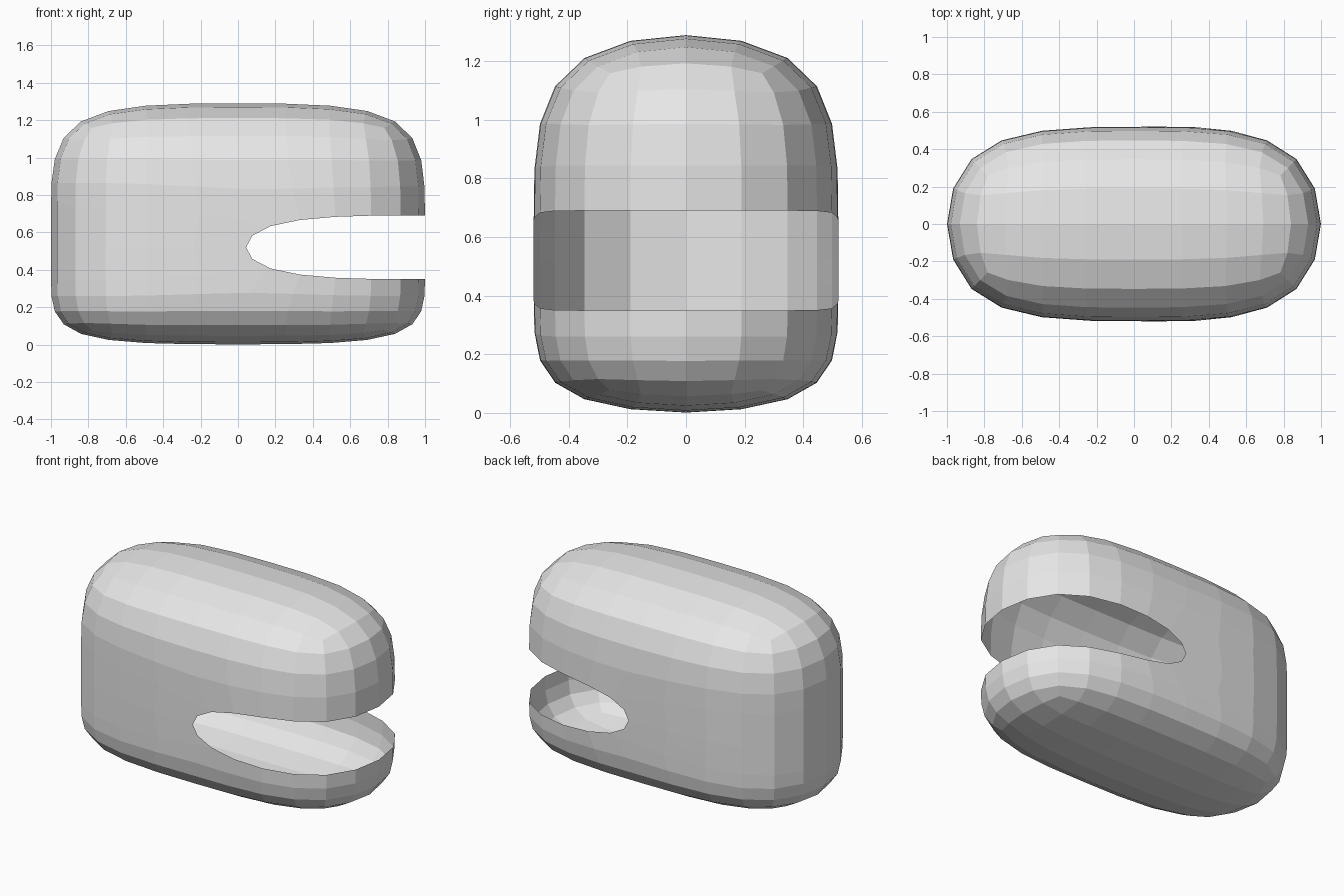
import bpy, bmesh

if "Cube" in bpy.data.objects:
    bpy.data.objects.remove(bpy.data.objects["Cube"])

# Control cage divisions: 2 cells long, 1 deep, 3 high
XS = (-1.043, 0.0, 1.043)
Y = 0.52
ZS = (-0.014, 0.35, 0.69, 1.315)

bm = bmesh.new()
cage = {(i, j, k): bm.verts.new((x, y, z))
        for i, x in enumerate(XS)
        for j, y in enumerate((-Y, Y))
        for k, z in enumerate(ZS)}


def quad(*keys):
    bm.faces.new([cage[k] for k in keys])


# Front and back walls, leaving the right middle cell open for the mouth
for i in range(2):
    for k in range(3):
        if (i, k) == (1, 1):
            continue
        quad((i, 0, k), (i + 1, 0, k), (i + 1, 0, k + 1), (i, 0, k + 1))
        quad((i, 1, k), (i, 1, k + 1), (i + 1, 1, k + 1), (i + 1, 1, k))

# End walls, with the right end open at mouth height
for k in range(3):
    quad((0, 0, k), (0, 0, k + 1), (0, 1, k + 1), (0, 1, k))
    if k != 1:
        quad((2, 0, k), (2, 1, k), (2, 1, k + 1), (2, 0, k + 1))

# Bottom and top
for i in range(2):
    quad((i, 0, 0), (i, 1, 0), (i + 1, 1, 0), (i + 1, 0, 0))
    quad((i, 0, 3), (i + 1, 0, 3), (i + 1, 1, 3), (i, 1, 3))

mesh = bpy.data.meshes.new("hollow_body")
bm.to_mesh(mesh)
bm.free()

body = bpy.data.objects.new("hollow_body", mesh)
bpy.context.collection.objects.link(body)

# Round the open shell while keeping its faces flat shaded
sub = body.modifiers.new("rounding", 'SUBSURF')
sub.levels = sub.render_levels = 2

grey = bpy.data.materials.new("light_grey")
grey.diffuse_color = (0.8, 0.8, 0.8, 1.0)
grey.use_nodes = True
grey.node_tree.nodes["Principled BSDF"].inputs["Base Color"].default_value = grey.diffuse_color
mesh.materials.append(grey)
